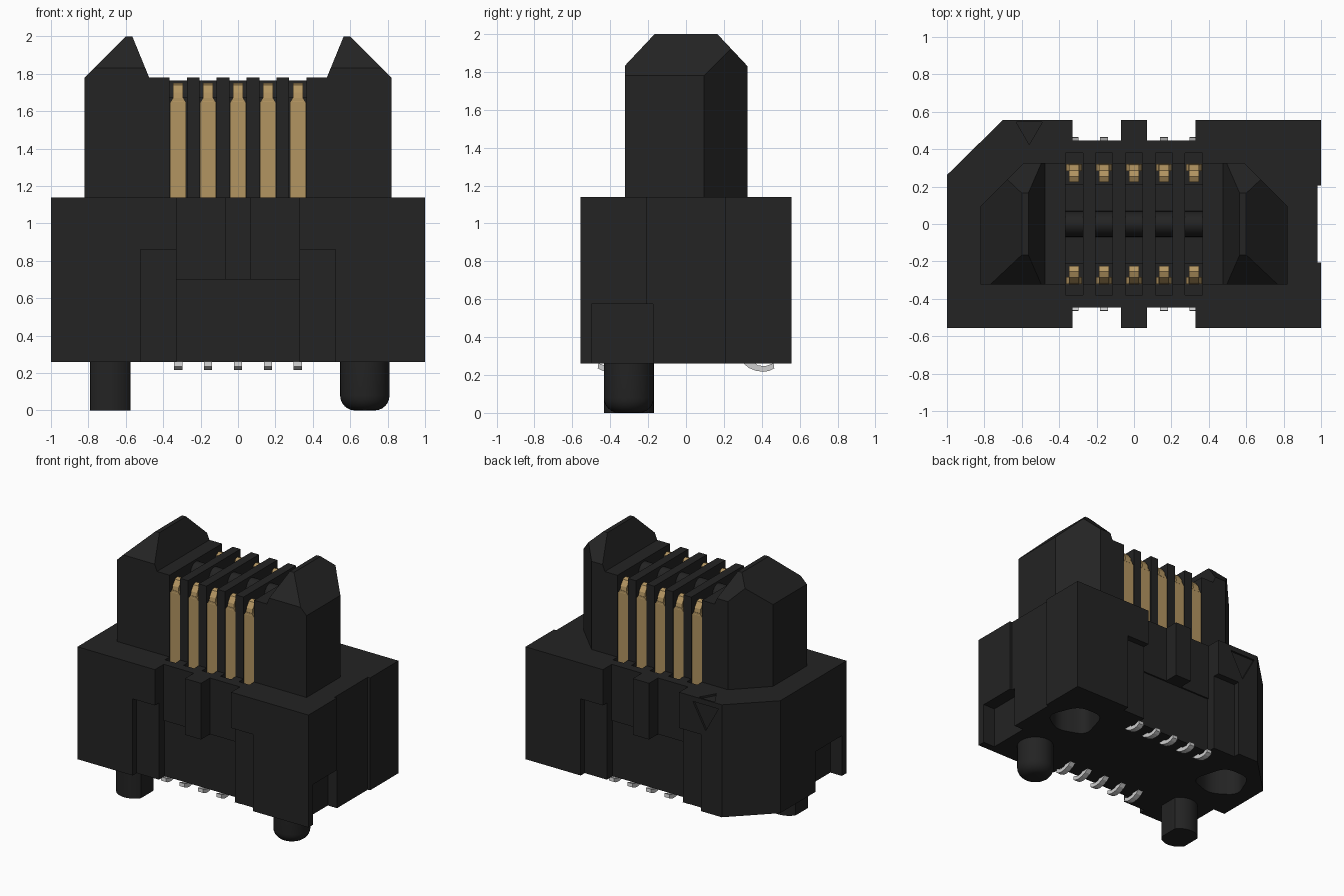
import bpy, bmesh, math
from mathutils import Vector

if "Cube" in bpy.data.objects:
    bpy.data.objects.remove(bpy.data.objects["Cube"])


def material(name, rgb):
    m = bpy.data.materials.new(name)
    m.diffuse_color = (*rgb, 1)
    m.use_nodes = True
    m.node_tree.nodes["Principled BSDF"].inputs["Base Color"].default_value = m.diffuse_color
    return m


BLACK = material("black plastic", (0.017, 0.017, 0.017))
GOLD = material("gold plating", (0.45, 0.30, 0.12))
SILVER = material("tinned metal", (0.62, 0.62, 0.62))


def finish(name, bm, mat):
    bmesh.ops.recalc_face_normals(bm, faces=bm.faces)
    me = bpy.data.meshes.new(name)
    bm.to_mesh(me)
    bm.free()
    me.materials.append(mat)
    ob = bpy.data.objects.new(name, me)
    bpy.context.collection.objects.link(ob)
    return ob


def prism(name, pts, axis, lo, hi, mat=BLACK):
    """Extrude a 2D outline along x (y,z), y (x,z) or z (x,y)."""
    place = {'x': lambda p, d: (d, p[0], p[1]),
             'y': lambda p, d: (p[0], d, p[1]),
             'z': lambda p, d: (p[0], p[1], d)}[axis]
    bm = bmesh.new()
    a = [bm.verts.new(place(p, lo)) for p in pts]
    b = [bm.verts.new(place(p, hi)) for p in pts]
    bm.faces.new(a)
    bm.faces.new(b)
    for i in range(len(pts)):
        j = (i + 1) % len(pts)
        bm.faces.new((a[i], a[j], b[j], b[i]))
    return finish(name, bm, mat)


def rect(x0, x1, y0, y1):
    return [(x0, y0), (x1, y0), (x1, y1), (x0, y1)]


def activate(ob):
    bpy.ops.object.select_all(action='DESELECT')
    ob.select_set(True)
    bpy.context.view_layer.objects.active = ob


def cut(ob, pts, axis, lo, hi):
    """Subtract a prism from an object."""
    lo, hi = min(lo, hi), max(lo, hi)
    tool = prism("cutter", pts, axis, lo, hi)
    tool.hide_render = True
    mod = ob.modifiers.new("cut", 'BOOLEAN')
    mod.operation = 'DIFFERENCE'
    mod.solver = 'EXACT'
    mod.object = tool
    activate(ob)
    bpy.ops.object.modifier_apply(modifier=mod.name)
    bpy.data.objects.remove(tool, do_unlink=True)


def smooth(ob):
    activate(ob)
    bpy.ops.object.shade_smooth_by_angle(angle=math.radians(35))


def rounded(pts, r, n=5):
    """Round the corners of an outline with quadratic arcs."""
    out = []
    for i, p in enumerate(pts):
        p = Vector(p)
        a, b = Vector(pts[i - 1]), Vector(pts[(i + 1) % len(pts)])
        s, e = p + (a - p).normalized() * r, p + (b - p).normalized() * r
        for k in range(n + 1):
            t = k / n
            out.append(tuple(s * (1 - t) ** 2 + p * 2 * t * (1 - t) + e * t * t))
    return out


PITCH = [(i - 2) * 0.16 for i in range(5)]
Z0, Z1 = 0.26, 1.14

# Base housing with one cut corner
base = prism("base_housing", [(-1, -0.557), (1, -0.557), (1, 0.557),
                              (-0.7, 0.557), (-1, 0.262)], 'z', Z0, Z1)
for s in (-1, 1):
    # upper notches beside the middle rib, lower recess, shallow side recesses
    for m in (-1, 1):
        cut(base, rect(*sorted((m * 0.07, m * 0.33)), 0.6, 1.3), 'y', s * 0.447, s * 0.7)
        cut(base, rect(*sorted((m * 0.32, m * 0.522)), 0.1, 0.86), 'y', s * 0.507, s * 0.7)
    cut(base, rect(-0.33, 0.33, 0.1, 0.70), 'y', s * 0.435, s * 0.7)
    # pockets beside the pegs and sockets underneath
    cut(base, rect(-0.5, -0.175, 0.1, 0.575), 'x', s * 0.9, s * 1.2)
    socket = [(s * 0.50, 0.06), (s * 0.72, -0.02), (s * 0.90, 0.10),
              (s * 0.80, 0.34), (s * 0.58, 0.34)]
    cut(base, rounded(socket, 0.08), 'z', 0.1, 0.66)
    # contact wells in the top face
    for x in PITCH:
        cut(base, rect(*sorted((s * 0.21, s * 0.38)), 0.95, 1.3), 'x', x - 0.046, x + 0.046)
# keying groove on one end
cut(base, rect(0.98, 1.2, -0.205, 0.205), 'z', 0.1, 1.3)
# engraved pin-one triangles
cut(base, [(-0.67, 1.10), (-0.45, 1.10), (-0.56, 0.90)], 'y', 0.542, 0.7)
cut(base, [(-0.63, 0.545), (-0.49, 0.545), (-0.56, 0.425)], 'z', 1.125, 1.3)
smooth(base)

# Tower with two guide horns
half = [(0.82, Z1), (0.82, 1.78), (0.6, 2.0), (0.565, 2.0), (0.475, 1.78)]
tower = prism("mating_tower", half + [(-x, z) for x, z in reversed(half)],
              'y', -0.323, 0.325)
for s in (-1, 1):
    cut(tower, [(s * 0.118, 2.05), (s * 0.372, 1.78), (s * 0.372, 2.05)], 'x', -1, 1)
    cut(tower, [(s * 0.92, -0.005), (s * 0.485, 0.43), (s * 0.92, 0.43)], 'z', 1.0, 2.2)
# contact slots passing over a rounded middle ridge
arc = [(0.07 * math.cos(a), 1.675 + 0.09 * math.sin(a))
       for a in (math.pi * k / 10 for k in range(11))]
slot = ([(0.5, 1.9), (0.5, 1.0), (0.21, 1.0), (0.21, 1.675)] + arc +
        [(-0.21, 1.675), (-0.21, 1.0), (-0.5, 1.0), (-0.5, 1.9)])
for x in PITCH:
    cut(tower, slot, 'x', x - 0.046, x + 0.046)
smooth(tower)

# Contacts: blade, bent tip and solder tail in two mirrored rows
tip = [(0.323, 1.65), (0.314, 1.70), (0.285, 1.74), (0.255, 1.75), (0.225, 1.735),
       (0.225, 1.70), (0.255, 1.705), (0.283, 1.65)]
tail = [(0.30, 0.265), (0.33, 0.238), (0.37, 0.222), (0.41, 0.217), (0.44, 0.222),
        (0.466, 0.235), (0.462, 0.262), (0.42, 0.247), (0.38, 0.25), (0.35, 0.275)]
for s in (-1, 1):
    side = "front" if s < 0 else "back"
    for x in PITCH:
        blade = [(x - 0.043, 0.96), (x + 0.043, 0.96), (x + 0.043, 1.645), (x + 0.028, 1.67),
                 (x - 0.028, 1.67), (x - 0.043, 1.645)]
        prism(side + "_contact_blade", blade, 'y', *sorted((s * 0.283, s * 0.322)), GOLD)
        prism(side + "_contact_tip", [(s * y, z) for y, z in tip], 'x',
              x - 0.027, x + 0.027, GOLD)
        prism(side + "_solder_tail", [(s * y, z) for y, z in tail], 'x',
              x - 0.022, x + 0.022, SILVER)

# Round locating peg with a domed rim
bm = bmesh.new()
bmesh.ops.create_cone(bm, cap_ends=True, segments=40, radius1=0.132, radius2=0.132, depth=0.3)
bmesh.ops.translate(bm, verts=bm.verts, vec=(0.678, -0.302, 0.15))
rim = [e for e in bm.edges if all(v.co.z < 0.01 for v in e.verts)]
bmesh.ops.bevel(bm, geom=rim, offset=0.08, segments=6, profile=0.5, affect='EDGES')
smooth(finish("round_peg", bm, BLACK))

# Flat-sided locating peg
outline = []
for k in range(40):
    a = 2 * math.pi * k / 40
    outline.append((-0.683 + max(-0.108, min(0.108, 0.132 * math.cos(a))),
                    -0.302 + 0.132 * math.sin(a)))
smooth(prism("flat_sided_peg", outline, 'z', 0, 0.3))
